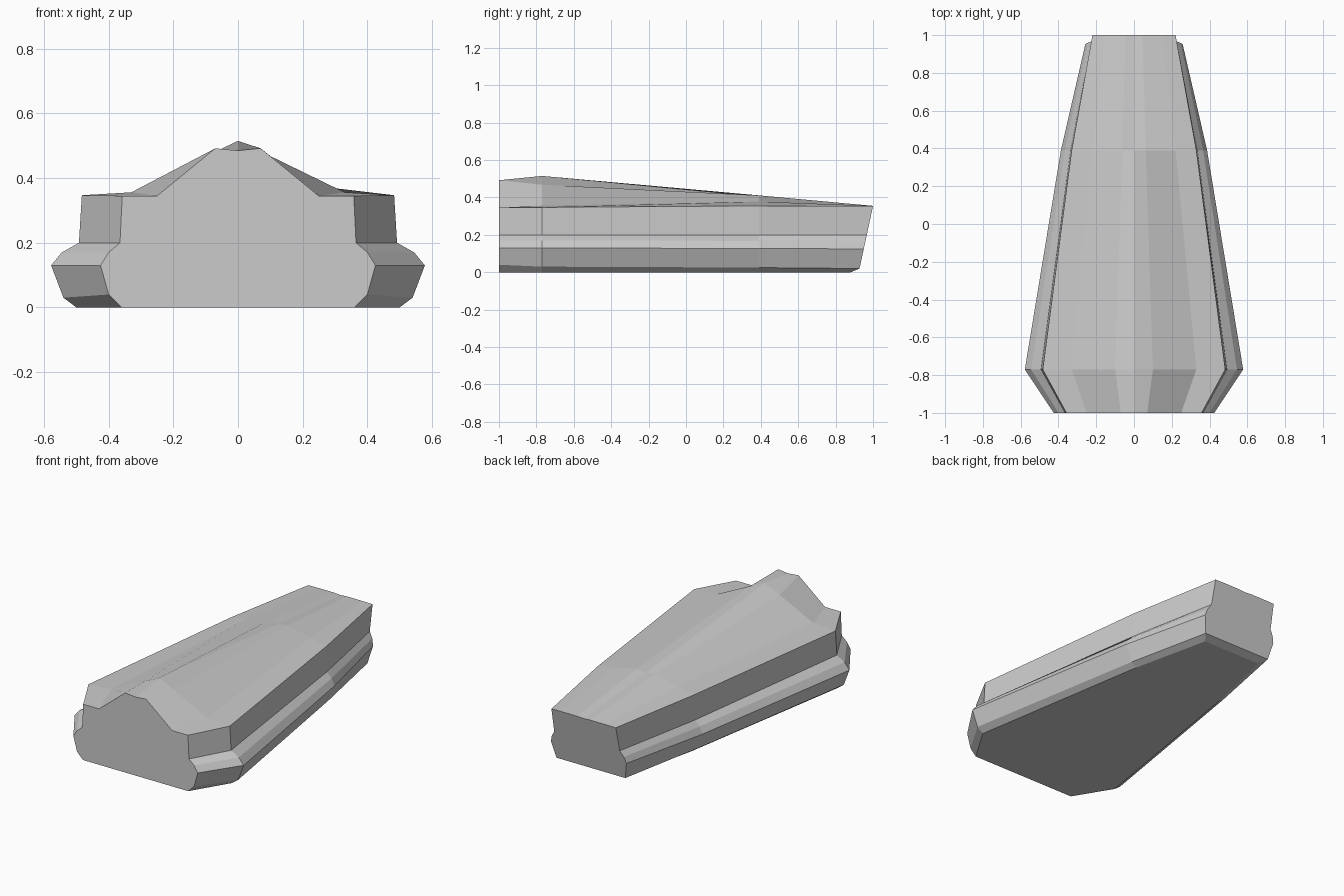
import bpy, bmesh

if "Cube" in bpy.data.objects:
    bpy.data.objects.remove(bpy.data.objects["Cube"])

# Half cross-sections from bottom edge up to the centre ridge: y, then (x, z) points
sections = [
    (-1.00, [(.36, 0), (.40, .04), (.425, .13), (.40, .17), (.365, .20),
             (.358, .345), (.25, .345), (.07, .492), (0, .485)]),
    (-0.77, [(.50, 0), (.54, .03), (.578, .13), (.545, .17), (.492, .20),
             (.483, .347), (.33, .356), (.10, .468), (0, .515)]),
    (0.39, [(.31, 0), (.345, .025), (.387, .127), (.366, .168), (.335, .20),
            (.33, .355), (.22, .378), (.062, .411), (0, .405)]),
    (1.00, [(.20, 0), (.235, .02), (.258, .125), (.246, .165), (.224, .20),
            (.22, .354), (.15, .355), (.045, .355), (0, .352)]),
]


def ring_points(y, half):
    """Mirror a half section into a full ring; the rear end leans back."""
    ring = half + [(-x, z) for x, z in reversed(half[:-1])]
    points = []
    for x, z in ring:
        py = y
        if y == 1.0:
            py = 1 - (0.355 - z) * 0.215 if z > 0 else 0.88
        points.append((x, py, z))
    return points


# Faceted hull lofted through the sections
bm = bmesh.new()
rings = [[bm.verts.new(p) for p in ring_points(y, half)] for y, half in sections]
n = len(rings[0])
for a, b in zip(rings, rings[1:]):
    for i in range(n):
        j = (i + 1) % n
        bm.faces.new((a[i], a[j], b[j], b[i]))

# End caps, with a separate strip for the chamfered lower edge
for r in (rings[0], rings[-1]):
    bm.faces.new((r[0], r[1], r[-2], r[-1]))
    bm.faces.new(r[1:-1])

bmesh.ops.recalc_face_normals(bm, faces=bm.faces)
mesh = bpy.data.meshes.new("hull")
bm.to_mesh(mesh)
bm.free()
hull = bpy.data.objects.new("hull", mesh)
bpy.context.collection.objects.link(hull)
